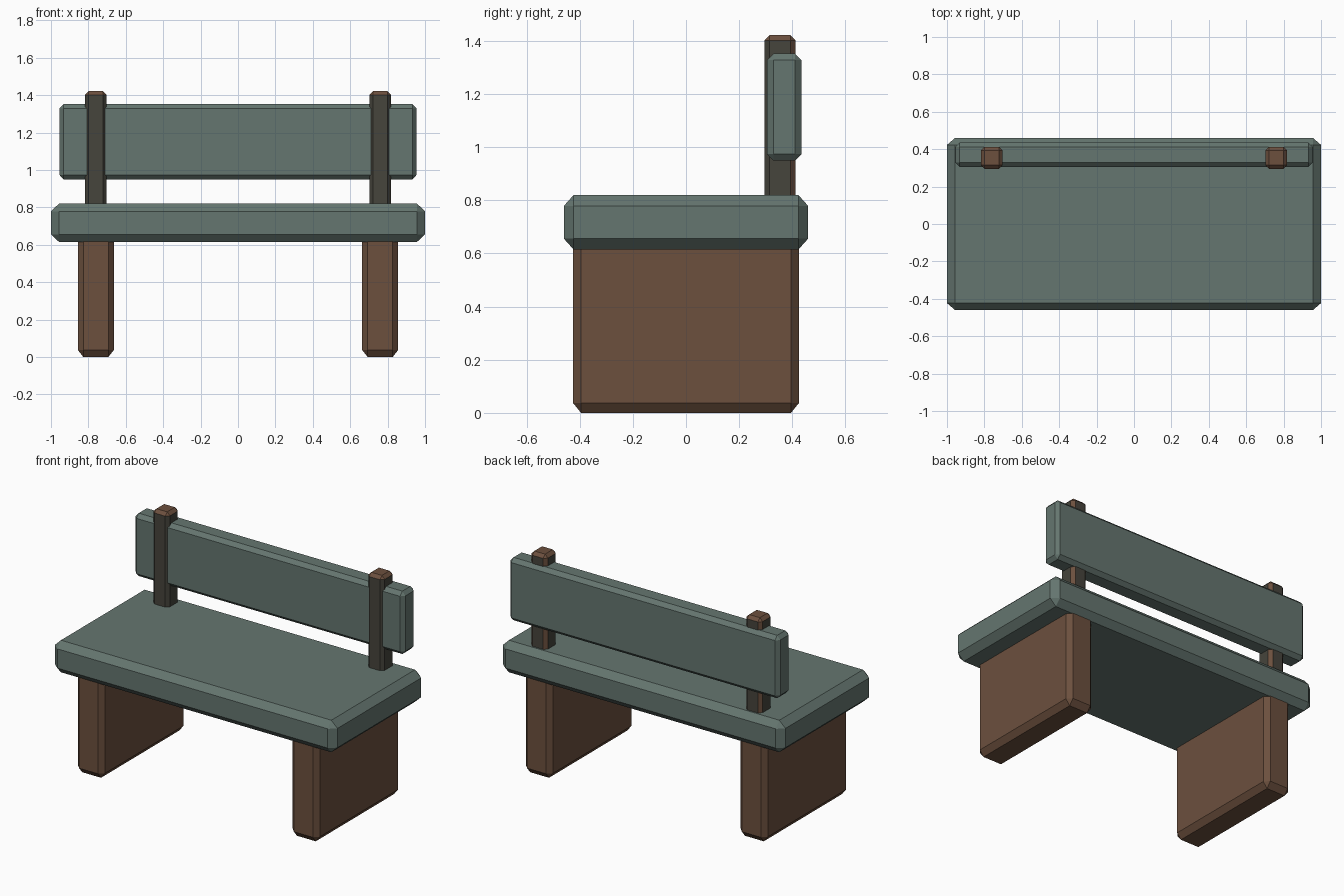
import bpy
import bmesh
from mathutils import Vector

default = bpy.data.objects.get("Cube")
if default:
    bpy.data.objects.remove(default, do_unlink=True)


def make_material(name, rgb):
    mat = bpy.data.materials.new(name)
    mat.use_nodes = True
    mat.diffuse_color = (*rgb, 1)
    mat.node_tree.nodes["Principled BSDF"].inputs["Base Color"].default_value = (*rgb, 1)
    return mat


green = make_material("grey green paint", (0.13, 0.18, 0.16))
brown = make_material("brown wood", (0.15, 0.08, 0.048))
dark = make_material("dark weathered wood", (0.061, 0.058, 0.045))


def chamfered_box(name, low, high, inset, materials, rule=None):
    """Box between two corners, with a flat chamfer sized per axis."""
    low, high = Vector(low), Vector(high)
    centre, half = (low + high) / 2, (high - low) / 2
    bm = bmesh.new()
    bmesh.ops.create_cube(bm, size=2)
    bmesh.ops.bevel(bm, geom=bm.edges[:], offset=0.2, offset_type='OFFSET',
                    segments=1, affect='EDGES', profile=0.5)
    # Stretch the core and the chamfer separately
    for v in bm.verts:
        for i in range(3):
            size = half[i] if abs(v.co[i]) > 0.9 else half[i] - inset[i]
            v.co[i] = size if v.co[i] > 0 else -size
    bm.normal_update()
    if rule:
        for f in bm.faces:
            f.material_index = rule(f.normal)
    mesh = bpy.data.meshes.new(name)
    bm.to_mesh(mesh)
    bm.free()
    for mat in materials:
        mesh.materials.append(mat)
    obj = bpy.data.objects.new(name, mesh)
    obj.location = centre
    bpy.context.collection.objects.link(obj)
    return obj


def post_colour(n):
    """Brown on the top and the rear chamfers, dark elsewhere."""
    rear_chamfer = n.y > 0.3 and abs(n.x) > 0.3
    return 0 if n.z > 0.3 or rear_chamfer else 1


# Seat slab and backrest board
chamfered_box("seat", (-1, -0.46, 0.615), (1, 0.46, 0.82),
              (0.043, 0.037, 0.041), [green])
chamfered_box("backrest", (-0.955, 0.305, 0.95), (0.955, 0.435, 1.352),
              (0.022, 0.024, 0.024), [green])

# Slab legs and backrest posts on both sides
for side, x in (("right", -0.76), ("left", 0.76)):
    chamfered_box(side + "_leg", (x - 0.096, -0.425, 0), (x + 0.096, 0.425, 0.68),
                  (0.029, 0.03, 0.037), [brown])
    chamfered_box(side + "_post", (x - 0.058, 0.295, 0.72), (x + 0.058, 0.413, 1.422),
                  (0.02, 0.02, 0.02), [brown, dark], post_colour)
